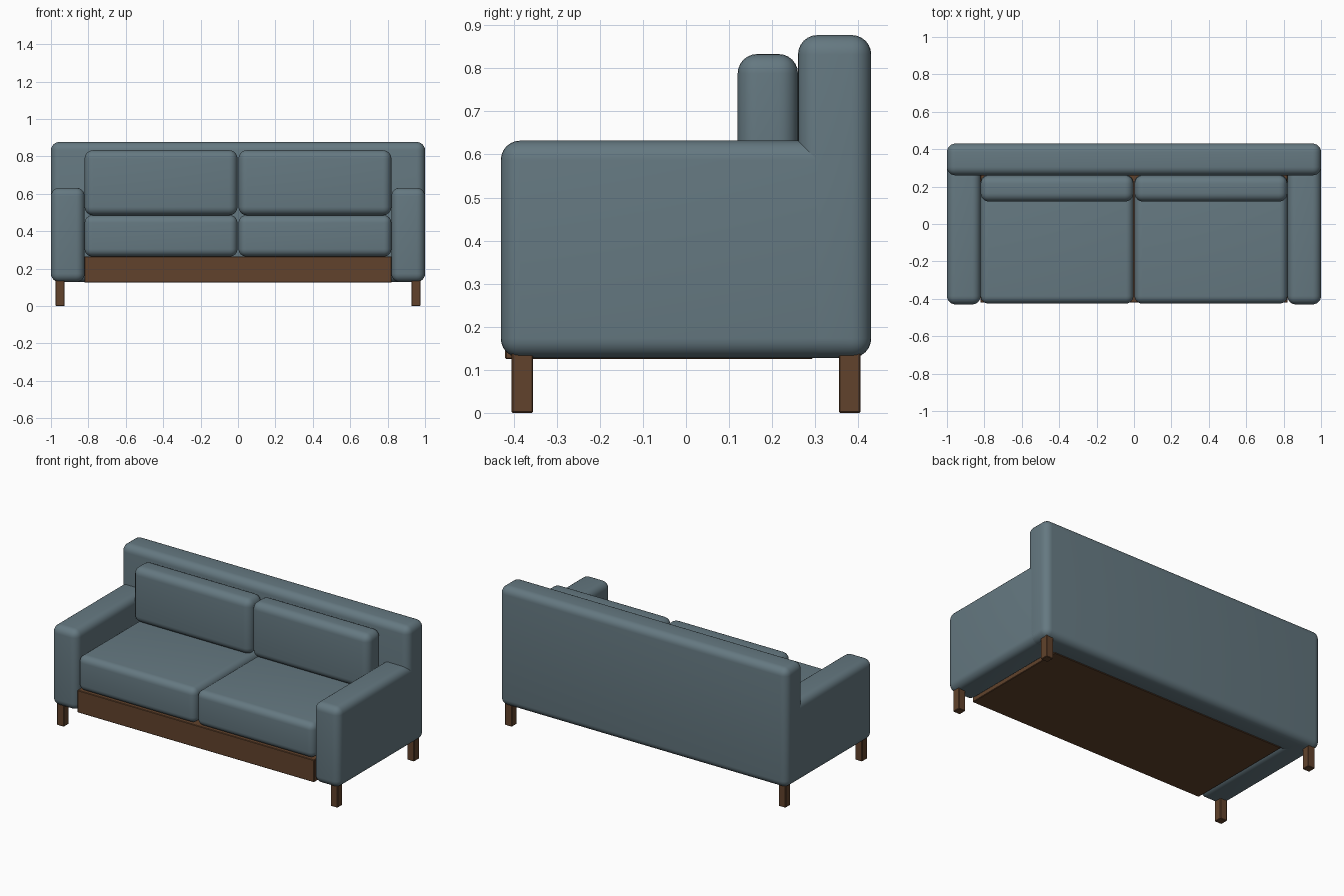
import bpy
from math import radians
from mathutils import Vector

cube = bpy.data.objects.get("Cube")
if cube:
    bpy.data.objects.remove(cube, do_unlink=True)


def material(name, color):
    mat = bpy.data.materials.new(name)
    mat.use_nodes = True
    mat.diffuse_color = (*color, 1)
    mat.node_tree.nodes["Principled BSDF"].inputs["Base Color"].default_value = (*color, 1)
    return mat


fabric = material("blue grey fabric", (0.13, 0.19, 0.22))
wood = material("brown wood", (0.12, 0.055, 0.025))


def rounded_box(name, low, high, mat, radius, segments):
    """Box between two corners, with rounded edges."""
    low, high = Vector(low), Vector(high)
    bpy.ops.mesh.primitive_cube_add(size=1, location=(low + high) / 2)
    obj = bpy.context.object
    obj.name = name
    obj.scale = high - low
    bpy.ops.object.transform_apply(location=False, rotation=False, scale=True)
    obj.data.materials.append(mat)
    bevel = obj.modifiers.new("rounding", "BEVEL")
    bevel.width = radius
    bevel.segments = segments
    bpy.ops.object.modifier_apply(modifier=bevel.name)
    bpy.ops.object.shade_smooth_by_angle(angle=radians(35))
    return obj


def mirrored_pair(name, low, high, mat, radius, segments):
    """Box on the +x side and its mirror on the -x side."""
    rounded_box("left_" + name, low, high, mat, radius, segments)
    rounded_box("right_" + name, (-high[0], low[1], low[2]),
                (-low[0], high[1], high[2]), mat, radius, segments)


# Frame: backrest, arms and wooden base
rounded_box("backrest", (-1, 0.26, 0.128), (1, 0.43, 0.877), fabric, 0.045, 6)
mirrored_pair("arm", (0.82, -0.43, 0.128), (1, 0.42, 0.632), fabric, 0.045, 6)
rounded_box("base", (-0.822, -0.42, 0.125), (0.822, 0.295, 0.265), wood, 0.003, 1)

# Seat and back cushions
mirrored_pair("seat_cushion", (0.003, -0.425, 0.265), (0.82, 0.262, 0.485), fabric, 0.04, 6)
mirrored_pair("back_cushion", (0.003, 0.12, 0.485), (0.82, 0.26, 0.833), fabric, 0.045, 6)

# Legs
for place, y in (("front", -0.38), ("back", 0.38)):
    mirrored_pair(place + "_leg", (0.927, y - 0.025, 0), (0.975, y + 0.025, 0.14), wood, 0.003, 1)
